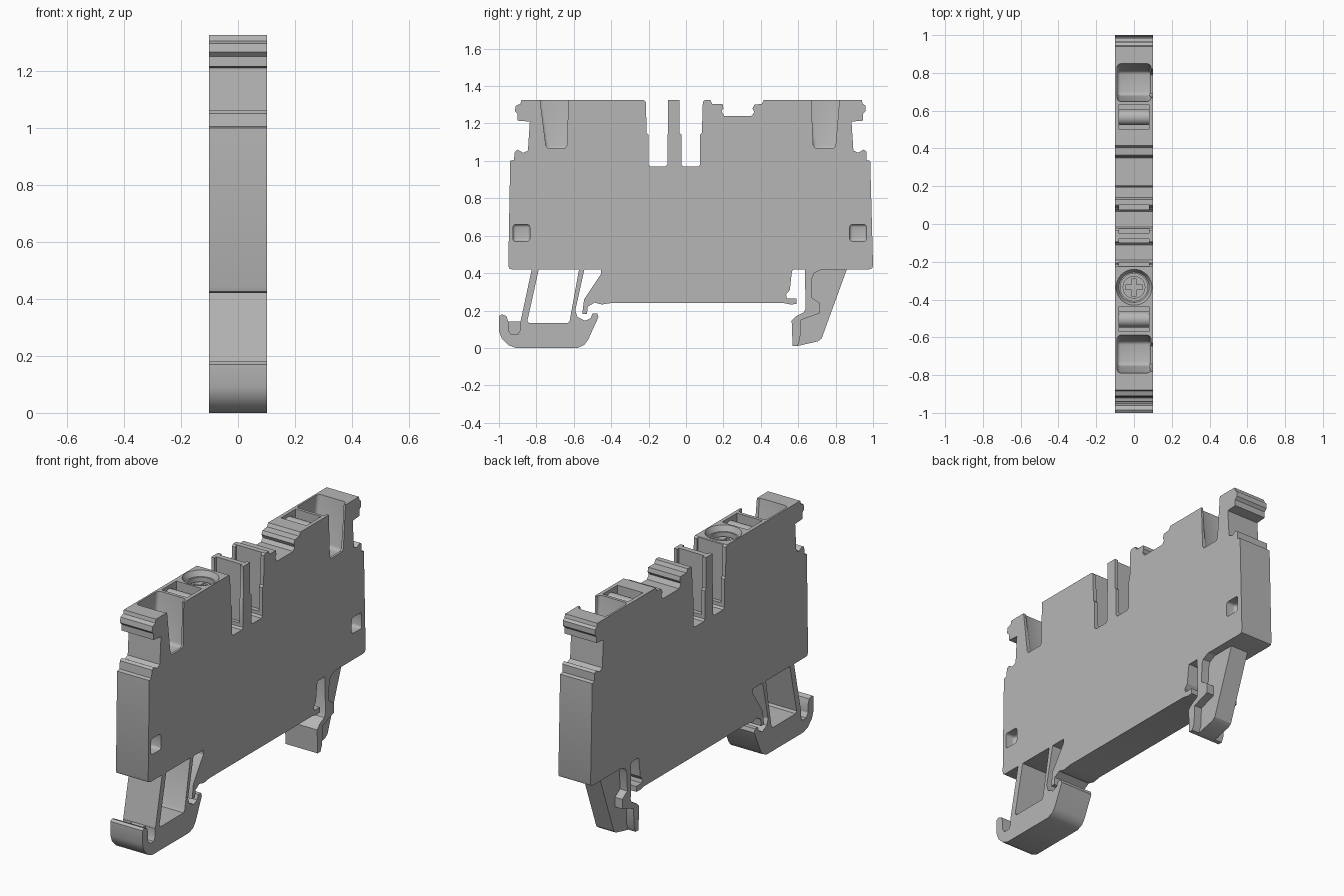
import bpy, bmesh, math
from mathutils import Matrix

cube = bpy.data.objects.get("Cube")
if cube:
    bpy.data.objects.remove(cube, do_unlink=True)

W = 0.101      # half thickness of the block
TOP = 1.325    # height of the top face

grey = bpy.data.materials.new("housing grey")
grey.use_nodes = True
grey.diffuse_color = (0.47, 0.47, 0.47, 1)
grey.node_tree.nodes["Principled BSDF"].inputs["Base Color"].default_value = (0.47, 0.47, 0.47, 1)


def finish(name, bm):
    bmesh.ops.recalc_face_normals(bm, faces=bm.faces)
    me = bpy.data.meshes.new(name)
    bm.to_mesh(me)
    bm.free()
    me.materials.append(grey)
    ob = bpy.data.objects.new(name, me)
    bpy.context.collection.objects.link(ob)
    return ob


def prism(name, pts, x0=-W, x1=W, round_by=0):
    """Extrude a (y, z) outline across the thickness."""
    bm = bmesh.new()
    face = bm.faces.new([bm.verts.new((x0, y, z)) for y, z in pts])
    out = bmesh.ops.extrude_face_region(bm, geom=[face])
    moved = [v for v in out["geom"] if isinstance(v, bmesh.types.BMVert)]
    bmesh.ops.translate(bm, verts=moved, vec=(x1 - x0, 0, 0))
    if round_by:
        bmesh.ops.bevel(bm, geom=bm.edges[:], offset=round_by, segments=3,
                        profile=0.5, affect='EDGES')
    return finish(name, bm)


def box(name, x0, x1, y0, y1, z0, z1, round_by=0):
    return prism(name, [(y0, z0), (y1, z0), (y1, z1), (y0, z1)], x0, x1, round_by)


def cylinder(name, r1, r2, y, z0, z1, x=0.0, sides=40):
    bm = bmesh.new()
    bmesh.ops.create_cone(bm, cap_ends=True, segments=sides, radius1=r1, radius2=r2,
                          depth=z1 - z0, matrix=Matrix.Translation((x, y, (z0 + z1) / 2)))
    return finish(name, bm)


def cut(target, cutter):
    mod = target.modifiers.new("cut", 'BOOLEAN')
    mod.operation = 'DIFFERENCE'
    mod.solver = 'EXACT'
    mod.object = cutter
    bpy.context.view_layer.objects.active = target
    bpy.ops.object.modifier_apply(modifier=mod.name)
    bpy.data.objects.remove(cutter, do_unlink=True)


# Housing outline: left end, top with slots, right end, underside
left_end = [(-0.93, 0.42), (-0.945, 0.425), (-0.95, 0.44), (-0.94, 1.0), (-0.92, 1.005),
            (-0.915, 1.05), (-0.9, 1.06), (-0.87, 1.043), (-0.845, 1.055), (-0.835, 1.21),
            (-0.9, 1.215), (-0.9, 1.25), (-0.915, 1.265), (-0.91, 1.295), (-0.885, 1.305),
            (-0.88, TOP)]
slots = [(-0.225, TOP), (-0.215, 1.315), (-0.21, 1.15), (-0.2, 1.14), (-0.2, 0.98),
         (-0.19, 0.97), (-0.11, 0.97), (-0.1, 0.98), (-0.1, 1.14), (-0.095, 1.15),
         (-0.095, TOP), (-0.035, TOP), (-0.035, 1.15), (-0.025, 1.14), (-0.025, 0.98),
         (-0.015, 0.97), (0.065, 0.97), (0.075, 0.98), (0.075, 1.14), (0.085, 1.15),
         (0.09, 1.315), (0.1, TOP)]
marker_notch = [(0.13, TOP), (0.14, 1.305), (0.195, 1.305), (0.2, 1.28), (0.19, 1.265),
                (0.205, 1.24), (0.35, 1.24), (0.365, 1.26), (0.355, 1.28), (0.365, 1.3),
                (0.405, 1.305), (0.415, TOP)]
right_end = [(0.94, TOP), (0.945, 1.305), (0.96, 1.295), (0.96, 1.265), (0.945, 1.25),
             (0.945, 1.215), (0.885, 1.21), (0.895, 1.055), (0.92, 1.043), (0.95, 1.06),
             (0.965, 1.05), (0.965, 1.005), (0.985, 1.0), (1.0, 0.44), (0.995, 0.425),
             (0.98, 0.42)]
underside = [(0.57, 0.42), (0.565, 0.4), (0.555, 0.31), (0.535, 0.285), (0.54, 0.265),
             (0.59, 0.265), (0.59, 0.235), (0.56, 0.232), (0.52, 0.24), (-0.4, 0.24),
             (-0.45, 0.232), (-0.49, 0.242), (-0.525, 0.22), (-0.53, 0.18), (-0.555, 0.18),
             (-0.545, 0.26), (-0.455, 0.395), (-0.455, 0.42)]
housing = prism("housing", left_end + slots + marker_notch + right_end + underside)

# Wire funnels with an open window on one side, and blind side sockets
for outline, window in (
        ([(-0.8, 1.4), (-0.75, 1.06), (-0.62, 1.06), (-0.58, 1.4)],
         [(-0.785, 1.4), (-0.78, TOP), (-0.75, 1.085), (-0.74, 1.07), (-0.645, 1.07),
          (-0.635, 1.085), (-0.63, TOP), (-0.63, 1.4)]),
        ([(0.64, 1.4), (0.68, 1.06), (0.81, 1.06), (0.86, 1.4)],
         [(0.665, 1.4), (0.67, TOP), (0.68, 1.085), (0.69, 1.07), (0.79, 1.07),
          (0.8, 1.085), (0.82, TOP), (0.825, 1.4)])):
    cut(housing, prism("funnel_cutter", outline, -0.09, 0.09, 0.02))
    cut(housing, prism("window_cutter", window, 0.05, 0.13))
for y in (-0.88, 0.92):
    cut(housing, box("socket_cutter", 0.04, 0.14, y - 0.045, y + 0.045, 0.57, 0.66, 0.015))

# Release windows, each with a rounded spring bar inside
for y0, y1, yb in ((0.5, 0.632, 0.565), (-0.57, -0.438, -0.505)):
    cut(housing, box("release_cutter", -0.08, 0.08, y0, y1, 1.22, 1.4))
    arc = [(yb + 0.042 * math.cos(a), 1.265 + 0.042 * math.sin(a))
           for a in [math.pi * i / 10 for i in range(11)]]
    prism("spring_bar", [(yb - 0.042, 1.215)] + [(yb + 0.042, 1.215)] + arc[:-1]
          + [(yb - 0.042, 1.265)], -0.082, 0.082)

# Widened centre of the two jumper slots
for y0, y1 in ((-0.222, -0.08), (-0.05, 0.1)):
    cut(housing, box("slot_cutter", -0.08, 0.08, y0, y1, 1.0, 1.4))

# Screw well with stepped rim and cross-slotted screw
SY = -0.335
cut(housing, cylinder("rim_cutter", 0.08, 0.11, SY, 1.295, 1.355))
cut(housing, cylinder("well_cutter", 0.072, 0.072, SY, 1.2, 1.4))
screw = cylinder("screw", 0.06, 0.06, SY, 1.19, 1.275)
cut(screw, box("cross_cutter_a", -0.045, 0.045, SY - 0.012, SY + 0.012, 1.24, 1.3))
cut(screw, box("cross_cutter_b", -0.012, 0.012, SY - 0.045, SY + 0.045, 1.24, 1.3))

# Spring foot with a framed opening and a hooked end
foot = prism("spring_foot", [
    (-0.825, 0.42), (-0.543, 0.42), (-0.592, 0.2), (-0.58, 0.165), (-0.54, 0.145),
    (-0.51, 0.158), (-0.5, 0.185), (-0.475, 0.185), (-0.468, 0.165), (-0.525, 0.04),
    (-0.545, 0.015), (-0.58, 0.0), (-0.91, 0.0), (-0.95, 0.015), (-0.985, 0.05),
    (-1.0, 0.09), (-1.0, 0.17), (-0.985, 0.18), (-0.96, 0.17), (-0.95, 0.14),
    (-0.885, 0.14)])
cut(foot, prism("frame_cutter", [(-0.785, 0.43), (-0.57, 0.43), (-0.622, 0.145),
                                 (-0.632, 0.132), (-0.84, 0.132), (-0.848, 0.145)], -0.2, 0.2))
for x0, x1 in ((-0.2, -0.04), (0.04, 0.2)):
    cut(foot, prism("hook_cutter", [(-0.95, 0.2), (-0.95, 0.095), (-0.935, 0.072),
                                    (-0.9, 0.072), (-0.887, 0.095), (-0.887, 0.2)], x0, x1))

# Rigid foot: full-width gripping lip and a narrower outer leg
inner = [(0.725, 0.42), (0.685, 0.4), (0.675, 0.375), (0.67, 0.27), (0.715, 0.24),
         (0.715, 0.185), (0.615, 0.15), (0.61, 0.045), (0.595, 0.01)]
prism("rigid_foot_lip", inner + [(0.57, 0.01), (0.565, 0.145), (0.59, 0.17), (0.63, 0.19),
                                 (0.64, 0.21), (0.635, 0.42)])
prism("rigid_foot_leg", inner + [(0.705, 0.035), (0.725, 0.05), (0.86, 0.42)], -0.055, 0.055)

# Smooth the curved surfaces, keep the edges sharp
for ob in bpy.context.scene.objects:
    ob.select_set(ob.type == 'MESH')
bpy.context.view_layer.objects.active = housing
bpy.ops.object.shade_smooth_by_angle(angle=math.radians(30))
